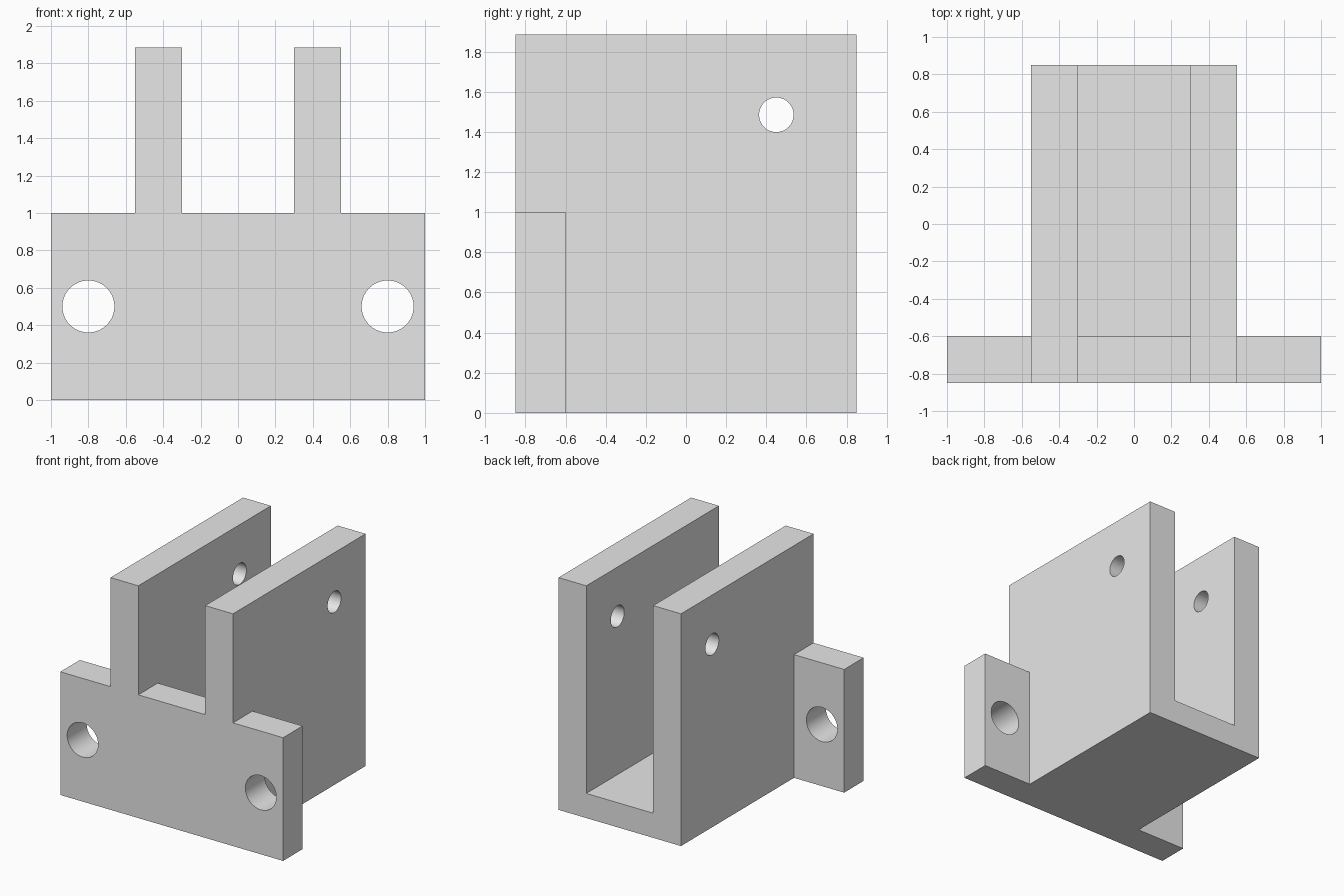
import bpy
import bmesh
from math import pi, radians
from mathutils import Matrix

cube = bpy.data.objects.get("Cube")
if cube:
    bpy.data.objects.remove(cube, do_unlink=True)

# Material
grey = bpy.data.materials.new("plain grey")
grey.use_nodes = True
grey.diffuse_color = (0.8, 0.8, 0.8, 1)
grey.node_tree.nodes["Principled BSDF"].inputs["Base Color"].default_value = (0.8, 0.8, 0.8, 1)

# Main dimensions
HEIGHT, PLATE_TOP, FLOOR = 1.885, 1.0, 0.2
OUTER, INNER = 0.55, 0.3
FRONT, PLATE_BACK, BACK = -0.85, -0.6, 0.85


def make_object(name, bm):
    bmesh.ops.recalc_face_normals(bm, faces=bm.faces)
    mesh = bpy.data.meshes.new(name)
    bm.to_mesh(mesh)
    bm.free()
    mesh.materials.append(grey)
    obj = bpy.data.objects.new(name, mesh)
    bpy.context.collection.objects.link(obj)
    return obj


def extrude_profile(name, half, y0, y1):
    """Mirror a half outline (x, z) across x = 0 and extrude it along y."""
    outline = half + [(-x, z) for x, z in reversed(half)]
    bm = bmesh.new()
    face = bm.faces.new([bm.verts.new((x, y0, z)) for x, z in outline])
    new = bmesh.ops.extrude_face_region(bm, geom=[face])["geom"]
    verts = [v for v in new if isinstance(v, bmesh.types.BMVert)]
    bmesh.ops.translate(bm, verts=verts, vec=(0, y1 - y0, 0))
    return make_object(name, bm)


def drill(name, centre, axis, radius, length):
    bm = bmesh.new()
    matrix = Matrix.Translation(centre) @ Matrix.Rotation(pi / 2, 4, axis)
    bmesh.ops.create_cone(bm, cap_ends=True, segments=64, radius1=radius,
                          radius2=radius, depth=length, matrix=matrix)
    return make_object(name, bm)


def add_boolean(obj, tool, operation):
    mod = obj.modifiers.new(tool.name, 'BOOLEAN')
    mod.operation, mod.solver, mod.object = operation, 'EXACT', tool
    tool.hide_render = True


# U-shaped channel and the front mounting plate
bracket = extrude_profile("bracket", [(0, 0), (OUTER, 0), (OUTER, HEIGHT), (INNER, HEIGHT),
                                      (INNER, FLOOR), (0, FLOOR)][1:-1], FRONT, BACK)
plate = extrude_profile("mounting_plate", [(1, 0), (1, PLATE_TOP)], FRONT, PLATE_BACK)
add_boolean(bracket, plate, 'UNION')
tidy = bracket.modifiers.new("merge flat faces", 'DECIMATE')
tidy.decimate_type, tidy.angle_limit = 'DISSOLVE', radians(1)

# Bolt holes through the plate and one pin hole through both walls
tools = [plate]
for side, x in (("left", 0.8), ("right", -0.8)):
    tools.append(drill(side + "_bolt_hole", (x, FRONT, 0.5), 'X', 0.139, 1.0))
tools.append(drill("pin_hole", (0, 0.45, 1.485), 'Y', 0.086, 1.5))
for tool in tools[1:]:
    add_boolean(bracket, tool, 'DIFFERENCE')

# Apply the cuts, then remove the helpers
bpy.ops.object.select_all(action='DESELECT')
bracket.select_set(True)
bpy.context.view_layer.objects.active = bracket
for mod in list(bracket.modifiers):
    bpy.ops.object.modifier_apply(modifier=mod.name)
for tool in tools:
    bpy.data.objects.remove(tool, do_unlink=True)
bpy.ops.object.shade_smooth_by_angle(angle=radians(30))
